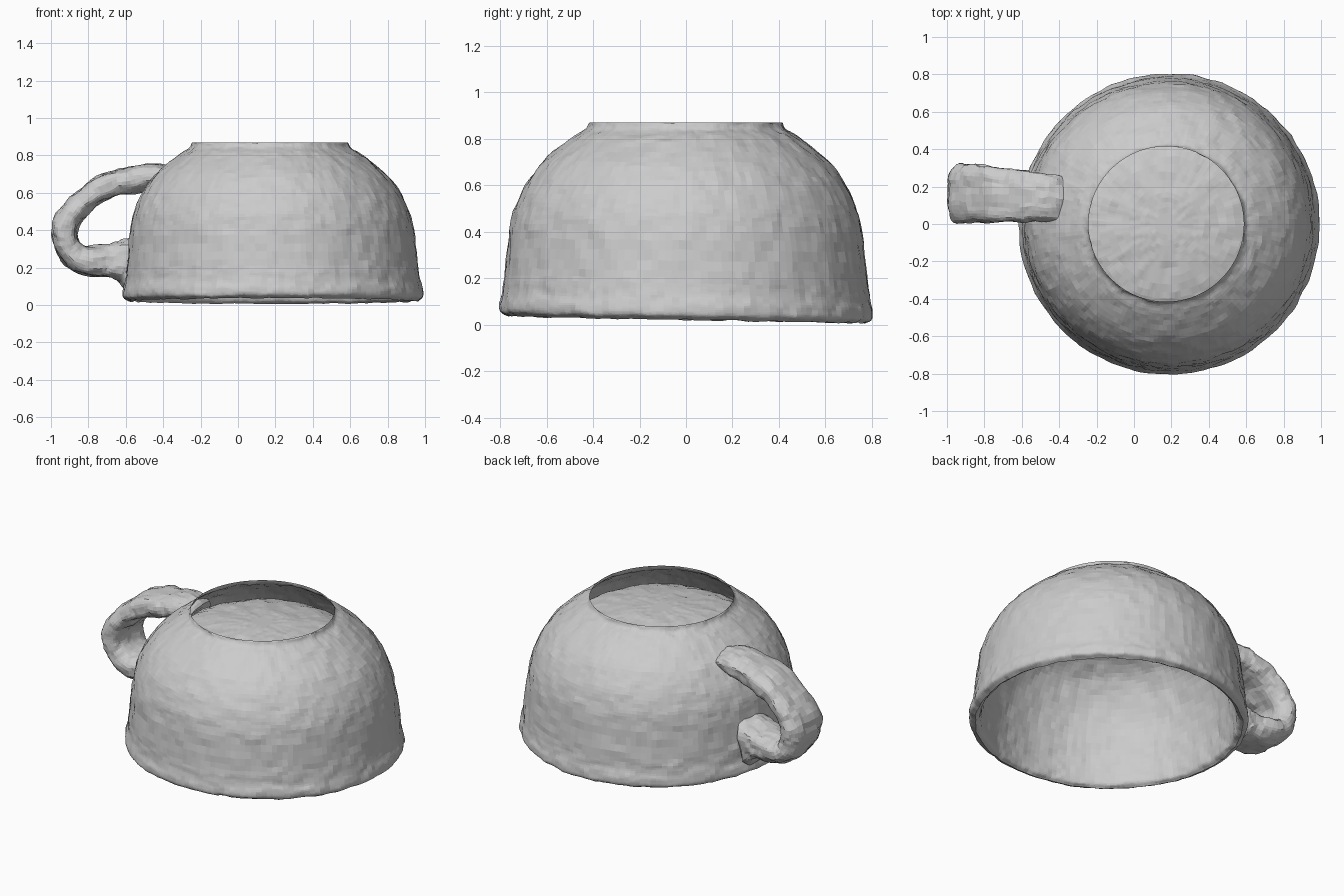
import bpy, bmesh, math
from mathutils import Vector, noise

if "Cube" in bpy.data.objects:
    bpy.data.objects.remove(bpy.data.objects["Cube"])

CX = 0.19  # axis of the bowl


def spline(points, steps):
    """Catmull-Rom resampling of a short list of control points."""
    p = [Vector(q) for q in points]
    p = [2 * p[0] - p[1]] + p + [2 * p[-1] - p[-2]]
    out = []
    for i in range(1, len(p) - 2):
        a, b, c, d = p[i - 1:i + 3]
        for k in range(steps):
            t = k / steps
            out.append(0.5 * (2 * b + (c - a) * t + (2 * a - 5 * b + 4 * c - d) * t * t
                              + (3 * b - a - 3 * c + d) * t ** 3))
    out.append(p[-2])
    return out


def rough(co, amount):
    """Hand-made, uneven clay surface."""
    return co + amount * (noise.noise_vector(co * 12) + 0.5 * noise.noise_vector(co * 30))


def finish(bm, name):
    bmesh.ops.recalc_face_normals(bm, faces=bm.faces)
    mesh = bpy.data.meshes.new(name)
    bm.to_mesh(mesh)
    bm.free()
    obj = bpy.data.objects.new(name, mesh)
    bpy.context.collection.objects.link(obj)
    return obj


def skin(bm, rings):
    """Bridge consecutive closed rings with quads."""
    n = len(rings[0])
    for r0, r1 in zip(rings, rings[1:]):
        for j in range(n):
            k = (j + 1) % n
            bm.faces.new((r0[j], r0[k], r1[k], r1[j]))


# Upturned bowl: open foot edge, outer wall, flared lip, inner dome (radius, height)
outer = [(.415, .87, 0), (.432, .84, 0), (.495, .80, 0), (.615, .70, 0), (.69, .60, 0),
         (.735, .50, 0), (.758, .40, 0), (.782, .20, 0), (.79, .13, 0), (.804, .075, 0),
         (.80, .04, 0), (.77, .022, 0)]
inner = [(.77, .022, 0), (.745, .045, 0), (.735, .12, 0), (.725, .22, 0), (.69, .42, 0),
         (.615, .60, 0), (.53, .69, 0), (.40, .755, 0), (.20, .79, 0), (.06, .80, 0)]
profile = spline(outer, 5) + spline(inner, 5)[1:]
bm = bmesh.new()
rings = []
SEG = 160
for i, p in enumerate(profile):
    ring = []
    for j in range(SEG):
        a = 2 * math.pi * j / SEG
        co = Vector((CX + p.x * math.cos(a), p.x * math.sin(a), p.y))
        fade = 1 - p.y / 0.87
        co.x -= 0.018 * (1 - fade)          # foot sits slightly off axis
        co.z -= 0.02 * co.y * fade          # lip is slightly tilted
        if i:
            co = rough(co, 0.007)
            co.z = min(max(co.z, 0), 0.87)
        ring.append(bm.verts.new(co))
    rings.append(ring)
skin(bm, rings)
bm.faces.new(rings[-1])
finish(bm, "bowl")

# Loop handle: path (x, z, half thickness) swept with a rounded strap section
path = spline([(-.37, .665, .05), (-.44, .69, .065), (-.55, .672, .072), (-.70, .635, .066),
               (-.83, .55, .066), (-.922, .43, .069), (-.91, .31, .07), (-.83, .24, .075),
               (-.71, .237, .085), (-.63, .235, .11), (-.57, .225, .15)], 6)
bm = bmesh.new()
rings = []
N = 36
for i, p in enumerate(path):
    q0, q1 = path[max(i - 1, 0)], path[min(i + 1, len(path) - 1)]
    t = Vector((q1.x - q0.x, 0, q1.y - q0.y)).normalized()
    normal = Vector((-t.z, 0, t.x))
    spread = min(1, max(0, (-p.x - .37) / .5))   # strap widens away from the bowl
    ring = []
    for j in range(N):
        a = 2 * math.pi * j / N
        c, s = math.cos(a), math.sin(a)
        u = math.copysign(abs(c) ** 0.75, c) * (0.122 + 0.033 * spread)
        v = math.copysign(abs(s) ** 0.75, s) * p.z
        co = Vector((p.x, 0.135 + 0.03 * spread + u, p.y)) + normal * v
        ring.append(bm.verts.new(rough(co, 0.014)))
    rings.append(ring)
skin(bm, rings)
bm.faces.new(rings[0])
bm.faces.new(rings[-1])
finish(bm, "handle")
